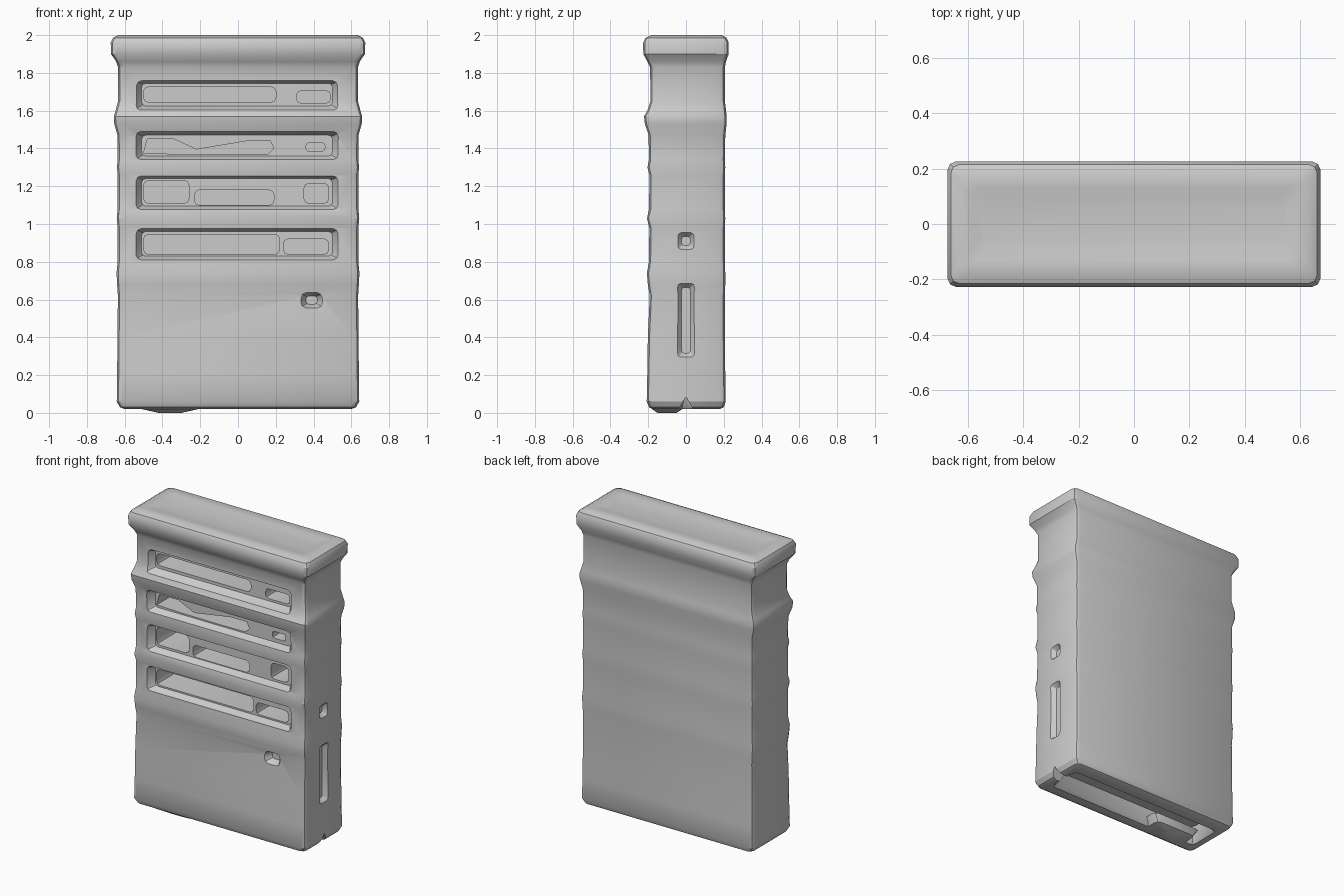
import bpy, bmesh

cube = bpy.data.objects.get("Cube")
if cube:
    bpy.data.objects.remove(cube, do_unlink=True)

grey = bpy.data.materials.new("light grey")
grey.use_nodes = True
colour = (0.6, 0.6, 0.6, 1)
grey.diffuse_color = colour
grey.node_tree.nodes["Principled BSDF"].inputs["Base Color"].default_value = colour


def loft(name, rings):
    """Closed solid through rings of equal point count."""
    bm = bmesh.new()
    loops = [[bm.verts.new(p) for p in ring] for ring in rings]
    n = len(loops[0])
    for a, b in zip(loops, loops[1:]):
        for i in range(n):
            j = (i + 1) % n
            bm.faces.new((a[i], a[j], b[j], b[i]))
    bm.faces.new(loops[0][::-1])
    bm.faces.new(loops[-1])
    bmesh.ops.recalc_face_normals(bm, faces=bm.faces)
    if bm.calc_volume(signed=True) < 0:
        bmesh.ops.reverse_faces(bm, faces=bm.faces)
    mesh = bpy.data.meshes.new(name)
    bm.to_mesh(mesh)
    bm.free()
    mesh.materials.append(grey)
    obj = bpy.data.objects.new(name, mesh)
    bpy.context.collection.objects.link(obj)
    return obj


def chamfered(u0, u1, v0, v1, c):
    """Rectangle outline with softened corners."""
    c = min(c, 0.35 * (u1 - u0), 0.35 * (v1 - v0))
    d = c * 0.3
    out = []
    for u, v, su, sv, flip in ((u0, v0, 1, 1, 0), (u1, v0, -1, 1, 1),
                               (u1, v1, -1, -1, 0), (u0, v1, 1, -1, 1)):
        pts = [(u, v + sv * c), (u + su * d, v + sv * d), (u + su * c, v)]
        out += pts[::-1] if flip else pts
    return out


def body_ring(z, half, front, back, c=0.03):
    return [(x, y, z) for x, y in chamfered(-half, half, front, back, c)]


def pocket(name, outline_at):
    """Solid along y from a list of (y, outline) pairs."""
    return loft(name, [[(x, y, z) for x, z in o] for y, o in outline_at])


def carve(target, cutter):
    """Subtract the cutter; a solver's result is kept only if it is a valid cut."""
    for solver in ('MANIFOLD', 'EXACT'):
        mod = target.modifiers.new("carve", 'BOOLEAN')
        mod.operation = 'DIFFERENCE'
        mod.solver = solver
        mod.object = cutter
        bpy.context.view_layer.update()
        graph = bpy.context.evaluated_depsgraph_get()
        carved = bpy.data.meshes.new_from_object(target.evaluated_get(graph))
        target.modifiers.remove(mod)
        if len(carved.polygons) > len(target.data.polygons):
            target.data = carved
            break
    bpy.data.objects.remove(cutter, do_unlink=True)


# Carcass with cornice, waist moulding and shelf ridges
profile = [
    (0.02, 0.60, -0.175, 0.18), (0.03, 0.625, -0.195, 0.2), (0.06, 0.642, -0.208, 0.21),
    (0.20, 0.64, -0.205, 0.208), (0.40, 0.638, -0.202, 0.206), (0.62, 0.636, -0.192, 0.206),
    (0.68, 0.64, -0.202, 0.208), (0.74, 0.643, -0.207, 0.208), (0.80, 0.637, -0.196, 0.206),
    (0.98, 0.637, -0.194, 0.206), (1.03, 0.642, -0.207, 0.208), (1.08, 0.637, -0.195, 0.206),
    (1.26, 0.637, -0.194, 0.206), (1.30, 0.641, -0.204, 0.208), (1.34, 0.637, -0.196, 0.206),
    (1.47, 0.638, -0.198, 0.208), (1.53, 0.655, -0.218, 0.215), (1.57, 0.657, -0.222, 0.215),
    (1.60, 0.648, -0.205, 0.212), (1.65, 0.635, -0.188, 0.206), (1.83, 0.635, -0.190, 0.206),
    (1.86, 0.645, -0.205, 0.212), (1.90, 0.672, -0.226, 0.226), (1.96, 0.674, -0.227, 0.226),
    (1.985, 0.662, -0.215, 0.215), (2.0, 0.635, -0.185, 0.19), (1.995, 0.59, -0.13, 0.13),
    (1.985, 0.55, -0.08, 0.08),
]
cabinet = loft("cabinet_body", [body_ring(*row) for row in profile])

# Sloped shelf recesses
for z0, z1 in ((1.60, 1.765), (1.335, 1.49), (1.07, 1.26), (0.805, 0.98)):
    carve(cabinet, pocket("shelf_recess", [
        (-0.24, chamfered(-0.56, 0.55, z0 - 0.012, z1 + 0.012, 0.03)),
        (-0.185, chamfered(-0.535, 0.525, z0 + 0.01, z1 - 0.008, 0.025)),
        (-0.15, chamfered(-0.51, 0.50, z0 + 0.025, z1 - 0.02, 0.02)),
    ]))

# Deep openings behind the recesses
openings = [
    (-0.5, 0.2, 1.645, 1.725), (0.31, 0.49, 1.64, 1.705),
    (0.36, 0.46, 1.385, 1.43),
    (-0.5, -0.26, 1.11, 1.23), (-0.23, 0.19, 1.10, 1.18), (0.35, 0.48, 1.11, 1.215),
    (-0.5, 0.22, 0.84, 0.945), (0.24, 0.48, 0.84, 0.92),
]
for x0, x1, z0, z1 in openings:
    hole = chamfered(x0, x1, z0, z1, 0.025)
    carve(cabinet, pocket("shelf_opening", [(-0.17, hole), (0.13, hole)]))
wavy = [(-0.5, 1.375), (-0.3, 1.37), (0.0, 1.368), (0.16, 1.37), (0.19, 1.4), (0.17, 1.44),
        (0.05, 1.44), (-0.22, 1.395), (-0.34, 1.45), (-0.48, 1.45)]
carve(cabinet, pocket("wavy_opening", [(-0.17, wavy), (0.13, wavy)]))

# Small finger hole in the lower panel
carve(cabinet, pocket("finger_hole", [
    (-0.23, chamfered(0.31, 0.47, 0.54, 0.65, 0.04)),
    (-0.15, chamfered(0.36, 0.42, 0.575, 0.62, 0.02))]))

# Grooves in the left side panel
for z0, z1 in ((0.28, 0.70), (0.85, 0.97)):
    carve(cabinet, loft("side_groove", [
        [(x, y, z) for y, z in chamfered(-w, w, z0 + e, z1 - e, 0.02)]
        for x, w, e in ((0.66, 0.06, 0), (0.61, 0.024, 0.035))]))

# Hollow underside with a notch through the left end
carve(cabinet, loft("underside_hollow", [
    body_ring(z, h, -w, w) for z, h, w in ((0.0, 0.585, 0.13), (0.04, 0.56, 0.10), (0.12, 0.54, 0.08))]))
notch = ((-0.05, 0.0), (0.05, 0.0), (0.0, 0.085))
carve(cabinet, loft("end_notch", [[(x, y, z) for y, z in notch] for x in (0.5, 0.7)]))

# Lumpy foot under the front right
foot = loft("front_foot", [
    [(x, y, z) for x, y in chamfered(-0.36 - a, -0.36 + a, -0.1 - b, -0.1 + b, 0.03)]
    for z, a, b in ((0.0, 0.06, 0.05), (0.02, 0.15, 0.08), (0.07, 0.18, 0.09))])

for obj in (cabinet, foot):
    bpy.ops.object.select_all(action='DESELECT')
    obj.select_set(True)
    bpy.context.view_layer.objects.active = obj
    bpy.ops.object.shade_smooth_by_angle(angle=0.5)
